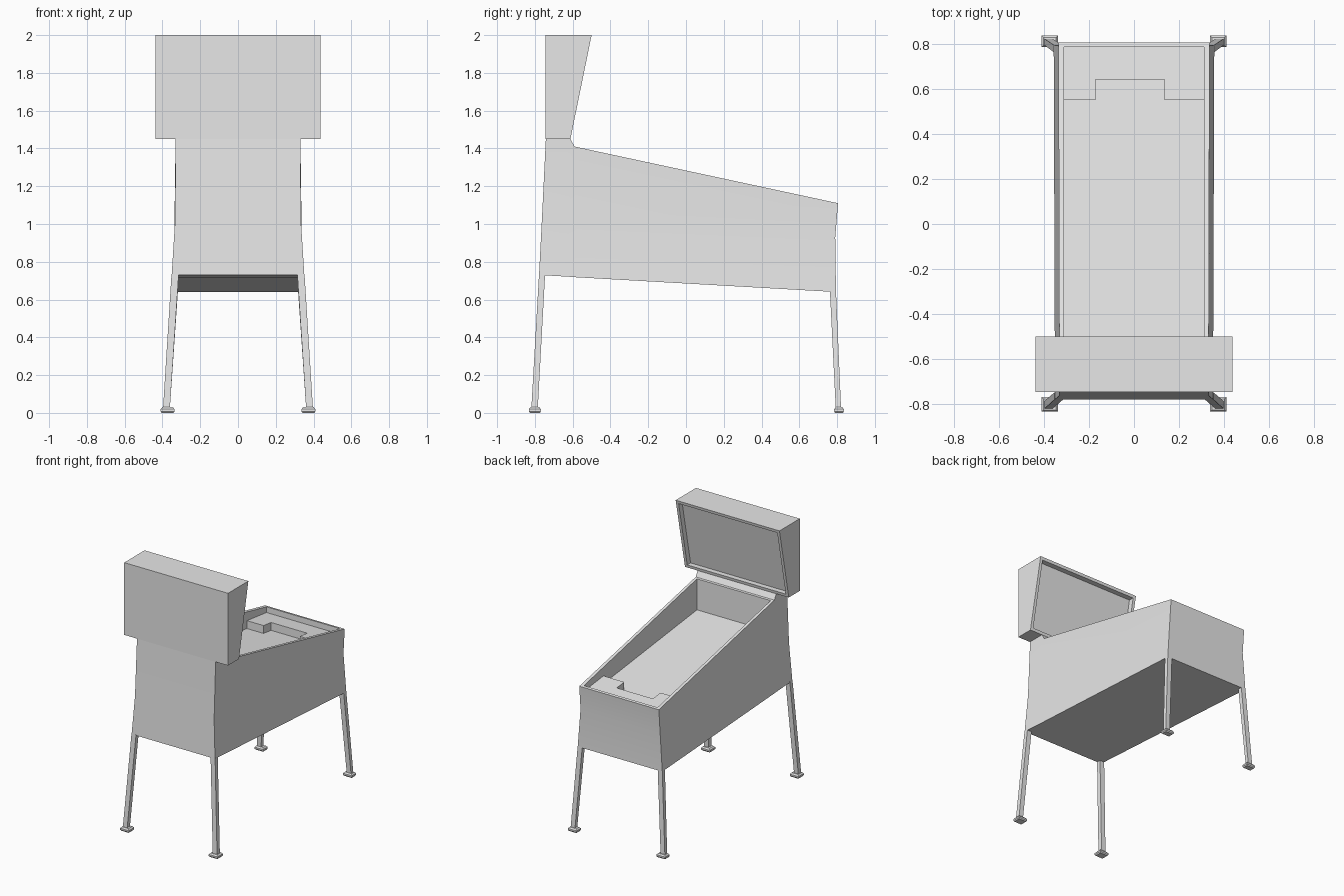
import bpy, bmesh

if "Cube" in bpy.data.objects:
    bpy.data.objects.remove(bpy.data.objects["Cube"])

grey = bpy.data.materials.new("plain_grey")
grey.diffuse_color = (0.8, 0.8, 0.8, 1)
grey.use_nodes = True
grey.node_tree.nodes["Principled BSDF"].inputs["Base Color"].default_value = grey.diffuse_color


def make(name, bm, smooth=False):
    bmesh.ops.recalc_face_normals(bm, faces=bm.faces)
    me = bpy.data.meshes.new(name)
    bm.to_mesh(me)
    bm.free()
    me.materials.append(grey)
    ob = bpy.data.objects.new(name, me)
    bpy.context.collection.objects.link(ob)
    if smooth:
        bpy.ops.object.select_all(action='DESELECT')
        ob.select_set(True)
        bpy.context.view_layer.objects.active = ob
        bpy.ops.object.shade_smooth_by_angle(angle=0.35)
    return ob


def skin(bm, rings):
    """Join consecutive closed rings of verts with quads."""
    for a, b in zip(rings, rings[1:]):
        n = len(a)
        for i in range(n):
            j = (i + 1) % n
            bm.faces.new((a[i], a[j], b[j], b[i]))


def loft(name, rings):
    bm = bmesh.new()
    vs = [[bm.verts.new(p) for p in r] for r in rings]
    skin(bm, vs)
    bm.faces.new(vs[0])
    bm.faces.new(vs[-1])
    return make(name, bm)


def rect(cx, cy, hx, hy, z):
    return [(cx - hx, cy - hy, z), (cx + hx, cy - hy, z),
            (cx + hx, cy + hy, z), (cx - hx, cy + hy, z)]


def rim_z(y):
    return 1.41 - (y + 0.59) * 0.2158


def floor_z(y):
    return 1.17 - (y + 0.57) * 0.118


# Cabinet: flared shell with a sloped open top and a sunken playfield
def mirrored(half):
    return half + [(-x, y, z) for x, y, z in reversed(half)]


bm = bmesh.new()
half_rings = [
    [(0.351, -0.778, 0.73), (0.351, -0.62, 0.721), (0.351, -0.58, 0.718), (0.356, 0.794, 0.64)],
    [(0.333, -0.763, 1.02), (0.333, -0.62, 1.015), (0.333, -0.58, 1.01), (0.335, 0.79, 0.93)],
    [(0.331, -0.742, 1.45), (0.331, -0.612, 1.45), (0.331, -0.59, 1.41), (0.335, 0.805, 1.11)],
]
rings = [[bm.verts.new(p) for p in mirrored(h)] for h in half_rings]
skin(bm, rings)
for k in range(3):
    bm.faces.new([rings[0][i] for i in (k, k + 1, 6 - k, 7 - k)])
for k in range(2):
    bm.faces.new([rings[2][i] for i in (k, k + 1, 6 - k, 7 - k)])
pit = [(0.31, -0.575), (0.31, 0.785), (-0.31, 0.785), (-0.31, -0.575)]
lip = [bm.verts.new((x, y, rim_z(y))) for x, y in pit]
bed = [bm.verts.new((x, y, floor_z(y))) for x, y in pit]
skin(bm, [rings[2][2:6], lip, bed])
bm.faces.new(bed)
make("cabinet", bm, smooth=True)

# Apron: notched raised plate at the player's end of the playfield
outline = [(-0.31, 0.785), (-0.31, 0.55), (-0.17, 0.55), (-0.17, 0.64),
           (0.135, 0.64), (0.135, 0.55), (0.31, 0.55), (0.31, 0.785)]
loft("apron", [[(x, y, floor_z(y) - 0.005) for x, y in outline],
               [(x, y, floor_z(y) + 0.06) for x, y in outline]])


# Backbox: wedge with a framed, recessed display
def panel(m, depth):
    return [(sx * (0.437 - m), -0.612 + 0.204 * (z - 1.45) - depth, z)
            for sx, z in ((-1, 1.45 + m), (1, 1.45 + m), (1, 2 - m), (-1, 2 - m))]


back = [(x, -0.744, z) for x, _, z in panel(0, 0)]
loft("backbox", [back, panel(0, 0), panel(0.022, 0), panel(0.022, 0.04)])

# Legs and feet
for end, y_low, y_top, z_top, foot_y, foot_h in (
        ("front", -0.802, -0.762, 0.735, -0.80, 0.032),
        ("rear", 0.807, 0.778, 0.645, 0.81, 0.026)):
    for side, s in (("left", -1), ("right", 1)):
        x_top = 0.333 if end == "front" else 0.337
        loft(f"{end}_{side}_leg", [rect(s * 0.379, y_low, 0.018, 0.017 if end == "front" else 0.014, 0.02),
                                   rect(s * x_top, y_top, 0.019, 0.016, z_top)])
        loft(f"{end}_{side}_foot", [
            rect(s * 0.373, foot_y, 0.031, foot_h - 0.006, 0),
            rect(s * 0.373, foot_y, 0.037, foot_h, 0.008),
            rect(s * 0.373, foot_y, 0.037, foot_h, 0.02),
            rect(s * 0.373, foot_y, 0.028, foot_h - 0.008, 0.03)])
